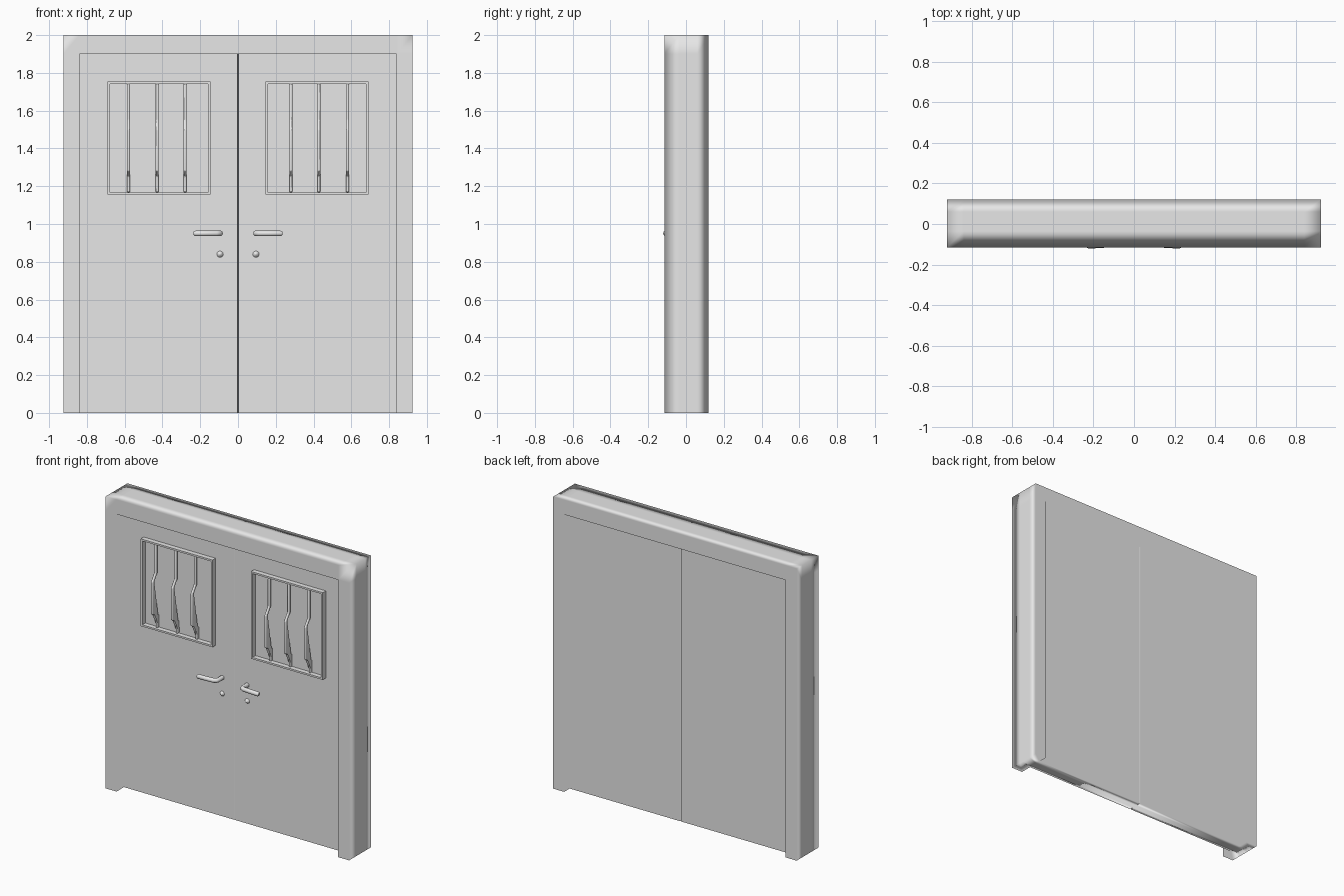
import bpy, bmesh
from mathutils import Vector

if "Cube" in bpy.data.objects:
    bpy.data.objects.remove(bpy.data.objects["Cube"])

paint = bpy.data.materials.new("light_grey")
paint.use_nodes = True
grey = (0.8, 0.8, 0.8, 1)
paint.diffuse_color = grey
paint.node_tree.nodes["Principled BSDF"].inputs["Base Color"].default_value = grey


def finish(name, bm):
    bmesh.ops.recalc_face_normals(bm, faces=bm.faces)
    mesh = bpy.data.meshes.new(name)
    bm.to_mesh(mesh)
    bm.free()
    mesh.materials.append(paint)
    ob = bpy.data.objects.new(name, mesh)
    bpy.context.collection.objects.link(ob)
    return ob


def smooth(ob, angle):
    bpy.ops.object.select_all(action="DESELECT")
    ob.select_set(True)
    bpy.context.view_layer.objects.active = ob
    bpy.ops.object.shade_smooth_by_angle(angle=angle)


def add_box(bm, xs, ys, zs):
    lo, hi = (Vector(c) for c in zip(sorted(xs), sorted(ys), sorted(zs)))
    for v in bmesh.ops.create_cube(bm, size=1)["verts"]:
        v.co = (lo + hi) / 2 + v.co * (hi - lo)


def prism(bm, points, offset):
    """Extrude a flat outline along an offset."""
    face = bm.faces.new([bm.verts.new(p) for p in points])
    new = bmesh.ops.extrude_face_region(bm, geom=[face])["geom"]
    bmesh.ops.translate(bm, vec=offset,
                        verts=[g for g in new if isinstance(g, bmesh.types.BMVert)])


# Frame and both door leaves: one softly shaded shell over a grid of solid cells
FRONT, BACK, W, H = -0.115, 0.12, 0.923, 2.0
OPEN_X, OPEN_Z, GAP = 0.84, 1.9, 0.003
DOOR_F, DOOR_B = -0.035, 0.06
grid = ([-W, -OPEN_X, -GAP, GAP, OPEN_X, W],
        [FRONT, DOOR_F, -0.01, 0.025, DOOR_B, BACK],
        [0, OPEN_Z, H])


def solid(cell):
    if any(not 0 <= i < len(g) - 1 for i, g in zip(cell, grid)):
        return False
    i, j, k = cell
    if i in (0, 4) or k == 1:      # jambs and lintel
        return True
    if i == 2:                     # strip closing the gap between the leaves
        return j == 2
    return 1 <= j <= 3             # door leaves


bm = bmesh.new()
verts = {}


def corner(index):
    if index not in verts:
        verts[index] = bm.verts.new([g[n] for g, n in zip(grid, index)])
    return verts[index]


cells = [(i, j, k) for i in range(5) for j in range(5) for k in range(2)]
for cell in filter(solid, cells):
    for axis in range(3):
        for step in (0, 1):
            beside = list(cell)
            beside[axis] += 2 * step - 1
            if solid(beside):
                continue
            loop = []
            for a, b in ((0, 0), (1, 0), (1, 1), (0, 1)):
                index = list(cell)
                index[axis] += step
                index[(axis + 1) % 3] += a
                index[(axis + 2) % 3] += b
                loop.append(corner(tuple(index)))
            bm.faces.new(loop)
shell = finish("door_frame_and_leaves", bm)
for p in shell.data.polygons:
    p.use_smooth = True
soft = shell.modifiers.new("soft_edges", "WEIGHTED_NORMAL")
soft.weight, soft.thresh = 100, 0.002

WIN_X, WIN_Z, TRIM = (0.158, 0.678), (1.168, 1.742), 0.012
TRIM_F = DOOR_F - 0.033


def bar_outline():
    """Side outline of a security bar that bows out of the window."""
    path = [(-0.06, 1.742), (-0.06, 1.55), (-0.095, 1.5), (-0.095, 1.28),
            (-0.043, 1.252), (-0.043, 1.168)]
    half = 0.011
    return ([(y - half, z) for y, z in path]
            + [(y + half, z) for y, z in reversed(path)])


for side, s in (("left", 1), ("right", -1)):
    # Raised trim around the window
    bm = bmesh.new()
    (x0, x1), (z0, z1) = WIN_X, WIN_Z
    depth = (TRIM_F, DOOR_F)
    for z in ((z0 - TRIM, z0), (z1, z1 + TRIM)):
        add_box(bm, (s * (x0 - TRIM), s * (x1 + TRIM)), depth, z)
    for x in ((x0 - TRIM, x0), (x1, x1 + TRIM)):
        add_box(bm, (s * x[0], s * x[1]), depth, (z0, z1))
    finish(side + "_window_trim", bm)

    # Three security bars
    bm = bmesh.new()
    for x in (0.28, 0.428, 0.58):
        prism(bm, [(s * x - 0.008, y, z) for y, z in bar_outline()], (0.016, 0, 0))
    bars = finish(side + "_window_bars", bm)
    bevel = bars.modifiers.new("rounding", "BEVEL")
    bevel.width, bevel.segments = 0.006, 3
    smooth(bars, 1.2)

    # Lever handle: a round bent rod
    curve = bpy.data.curves.new(side + "_handle", "CURVE")
    curve.dimensions = "3D"
    curve.bevel_depth, curve.bevel_resolution = 0.015, 3
    curve.use_fill_caps = True
    rod = [(0.095, DOOR_F), (0.095, -0.08), (0.1, -0.093), (0.115, -0.1),
           (0.17, -0.104), (0.226, -0.106), (0.235, -0.106)]
    spline = curve.splines.new("POLY")
    spline.points.add(len(rod) - 1)
    for p, (x, y) in zip(spline.points, rod):
        p.co = (s * x, y, 0.95, 1)
    spline.points[-1].radius = 0.6
    curve.materials.append(paint)
    bpy.context.collection.objects.link(bpy.data.objects.new(side + "_handle", curve))

    # Keyhole boss: a low tapered disc
    bm = bmesh.new()
    bmesh.ops.create_cone(bm, cap_ends=True, segments=12, radius1=0.017,
                          radius2=0.005, depth=0.016)
    for v in bm.verts:
        v.co = (v.co.x + s * 0.095, DOOR_F - 0.008 - v.co.z, v.co.y + 0.84)
    smooth(finish(side + "_keyhole", bm), 1.2)
